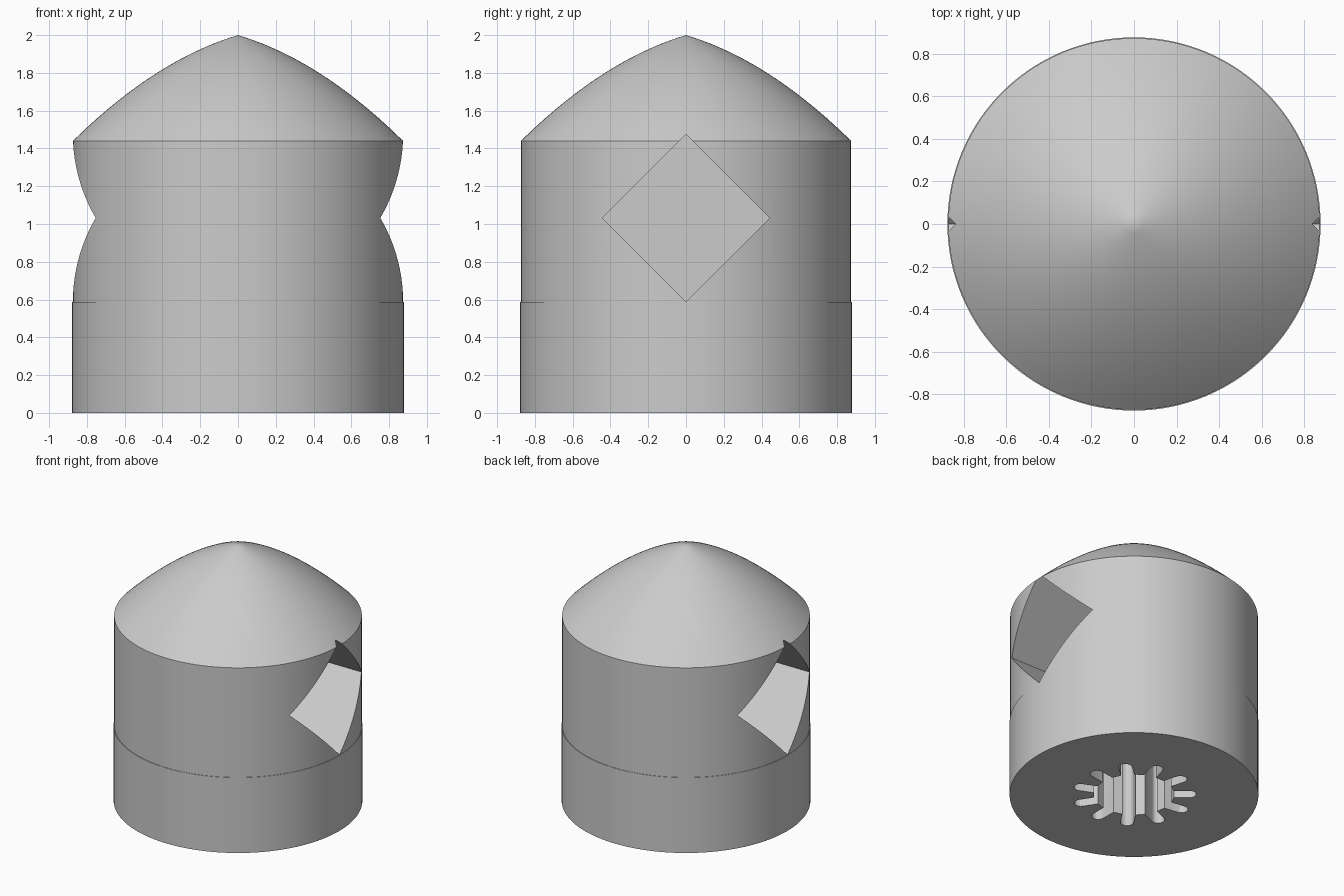
import bpy, bmesh, math
from mathutils import Matrix, Vector

cube = bpy.data.objects.get("Cube")
if cube:
    bpy.data.objects.remove(cube, do_unlink=True)

SEGMENTS = 128
BASE_R, HEAD_R = 0.878, 0.874
SEAM, SHOULDER, TOP = 0.587, 1.44, 2.0

grey = bpy.data.materials.new("plain_grey")
grey.use_nodes = True
grey.diffuse_color = (0.6, 0.6, 0.6, 1)
grey.node_tree.nodes["Principled BSDF"].inputs["Base Color"].default_value = (0.6, 0.6, 0.6, 1)


def make_object(name, bm):
    bmesh.ops.recalc_face_normals(bm, faces=bm.faces)
    mesh = bpy.data.meshes.new(name)
    bm.to_mesh(mesh)
    bm.free()
    mesh.materials.append(grey)
    obj = bpy.data.objects.new(name, mesh)
    bpy.context.collection.objects.link(obj)
    return obj


def lathe(name, profile):
    """Spin (radius, height) points that begin and end on the axis."""
    bm = bmesh.new()
    verts = [bm.verts.new((r, 0, z)) for r, z in profile]
    edges = [bm.edges.new(pair) for pair in zip(verts, verts[1:])]
    bmesh.ops.spin(bm, geom=verts + edges, cent=(0, 0, 0), axis=(0, 0, 1),
                   angle=math.tau, steps=SEGMENTS, use_duplicate=False)
    bmesh.ops.remove_doubles(bm, verts=bm.verts, dist=1e-4)
    return make_object(name, bm)


def cut(obj, cutter):
    mod = obj.modifiers.new("cut", "BOOLEAN")
    mod.operation, mod.solver, mod.object = "DIFFERENCE", "EXACT", cutter
    bpy.ops.object.select_all(action="DESELECT")
    bpy.context.view_layer.objects.active = obj
    obj.select_set(True)
    bpy.ops.object.modifier_apply(modifier=mod.name)
    bpy.data.objects.remove(cutter, do_unlink=True)


def smooth(obj):
    bpy.ops.object.select_all(action="DESELECT")
    bpy.context.view_layer.objects.active = obj
    obj.select_set(True)
    bpy.ops.object.shade_smooth_by_angle(angle=math.radians(20))


# Base drum
base = lathe("base_drum", [(0, 0), (BASE_R, 0), (BASE_R, SEAM), (0, SEAM)])

# Splined socket: a round bore with radial slots that have rounded tips
TEETH, BORE_R, SLOT_R, HALF_W, DEPTH = 11, 0.285, 0.44, 0.047, 0.55
outline = []
for i in range(TEETH):
    turn = Matrix.Rotation(i * math.tau / TEETH - math.pi / 2, 3, "Z")
    root = math.sqrt(BORE_R ** 2 - HALF_W ** 2)
    slot = [Vector((root, -HALF_W, 0))]
    for k in range(9):
        a = math.pi * (k / 8 - 0.5)
        slot.append(Vector((SLOT_R - HALF_W + HALF_W * math.cos(a), HALF_W * math.sin(a), 0)))
    slot.append(Vector((root, HALF_W, 0)))
    outline += [turn @ p for p in slot]
bm = bmesh.new()
face = bm.faces.new([bm.verts.new(p - Vector((0, 0, 0.1))) for p in outline])
extruded = bmesh.ops.extrude_face_region(bm, geom=[face])["geom"]
bmesh.ops.translate(bm, vec=(0, 0, DEPTH + 0.1),
                    verts=[v for v in extruded if isinstance(v, bmesh.types.BMVert)])
cut(base, make_object("socket_cutter", bm))
smooth(base)

# Head: cylinder wall with a bulged conical cap
profile = [(0, SEAM), (HEAD_R, SEAM), (HEAD_R, SHOULDER)]
BULGE, STEPS = 0.075, 20
for k in range(1, STEPS + 1):
    t = k / STEPS
    profile.append((HEAD_R * (1 - t),
                    SHOULDER + (TOP - SHOULDER) * t + 4 * BULGE * t * (1 - t)))
head = lathe("domed_head", profile)

# Diamond-shaped pockets on both sides
POCKET_Z, HALF_DIAGONAL, FLOOR, OUTER = 1.032, 0.443, 0.25, 1.2
side = HALF_DIAGONAL * math.sqrt(2)
for sign in (-1, 1):
    bm = bmesh.new()
    bmesh.ops.create_cube(bm, size=1)
    bmesh.ops.scale(bm, vec=(OUTER - FLOOR, side, side), verts=bm.verts)
    bmesh.ops.rotate(bm, matrix=Matrix.Rotation(math.pi / 4, 3, "X"), verts=bm.verts)
    bmesh.ops.translate(bm, vec=(sign * (OUTER + FLOOR) / 2, 0, POCKET_Z), verts=bm.verts)
    cut(head, make_object("pocket_cutter", bm))
smooth(head)
